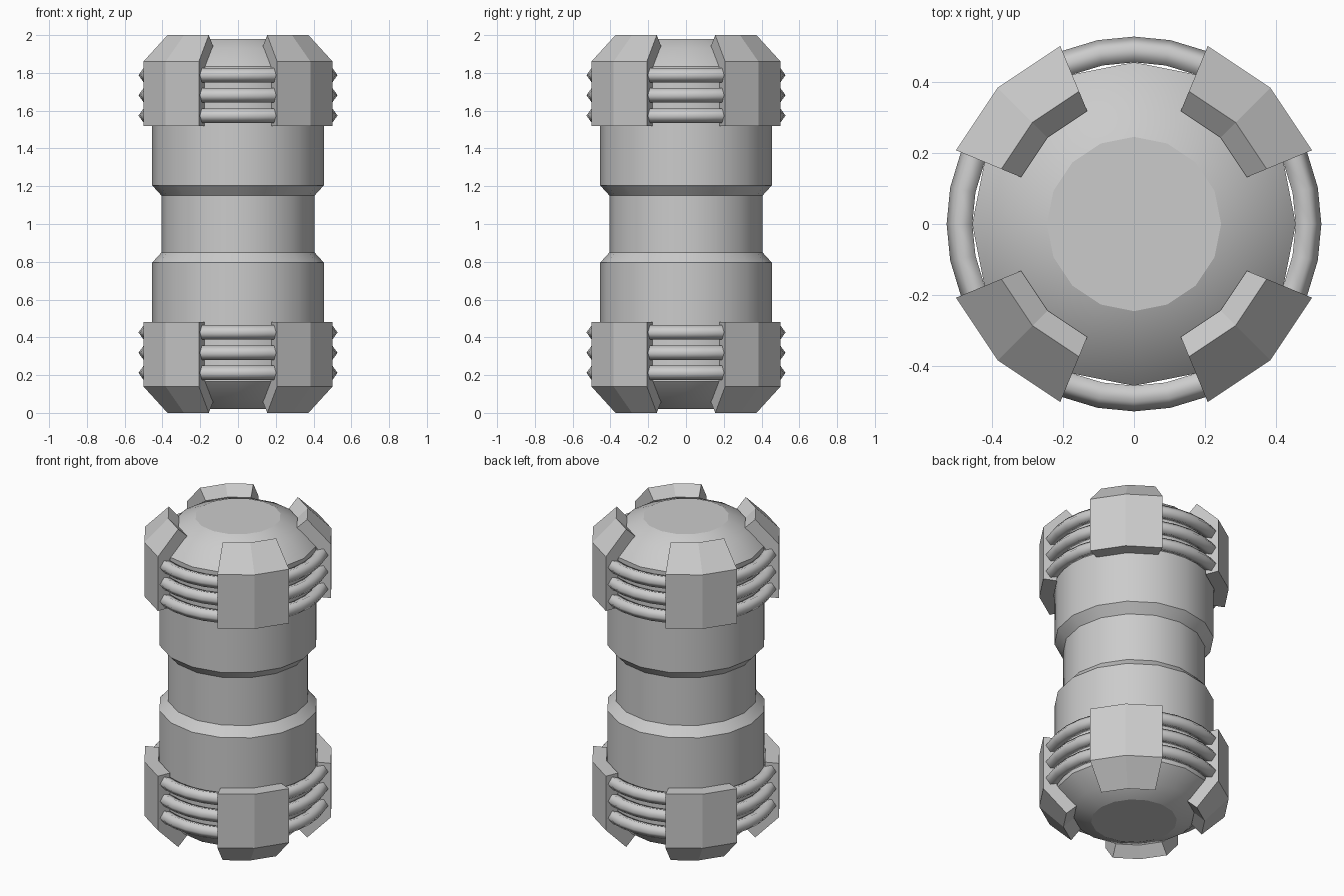
import bpy, bmesh, math
from math import radians, cos, sin

if "Cube" in bpy.data.objects:
    bpy.data.objects.remove(bpy.data.objects["Cube"])

SIDES = 16


def finish(name, bm, smooth):
    """Turn a bmesh into an object, keeping hard edges sharp when smooth."""
    bmesh.ops.recalc_face_normals(bm, faces=bm.faces)
    for f in bm.faces:
        f.smooth = smooth
    for e in bm.edges:
        has_cap = any(len(f.verts) > 4 for f in e.link_faces)
        e.smooth = not has_cap and e.calc_face_angle(0) < radians(30)
    me = bpy.data.meshes.new(name)
    bm.to_mesh(me)
    bm.free()
    ob = bpy.data.objects.new(name, me)
    bpy.context.collection.objects.link(ob)
    return ob


def loft(bm, loops, closed):
    """Bridge successive closed or open loops of verts with quads."""
    for a, b in zip(loops, loops[1:]):
        n = len(a)
        for i in range(n if closed else n - 1):
            j = (i + 1) % n
            bm.faces.new((a[i], a[j], b[j], b[i]))


def point(r, angle, z):
    return (r * cos(angle), r * sin(angle), z)


# Canister body: lathed profile, mirrored about z = 1
upper = [(0.405, 1.15), (0.455, 1.205), (0.455, 1.835), (0.36, 1.93), (0.245, 1.98)]
profile = [(r, 2 - z) for r, z in reversed(upper)] + upper
bm = bmesh.new()
loops = [[bm.verts.new(point(r, math.tau * i / SIDES, z)) for i in range(SIDES)]
         for r, z in profile]
loft(bm, loops, True)
bm.faces.new(loops[0])
bm.faces.new(loops[-1])
finish("body", bm, True)


# Corner guards: bent thick plates, four at each end
guard = [(0.542, 1.52), (0.542, 1.86), (0.404, 2.0),
         (0.344, 1.942), (0.46, 1.826), (0.46, 1.52)]


def make_guard(name, centre, flip):
    bm = bmesh.new()
    loops = []
    for step in (-22.5, 0, 22.5):
        a = radians(centre + step)
        loops.append([bm.verts.new(point(r, a, 2 - z if flip else z)) for r, z in guard])
    loft(bm, loops, True)
    for lp in (loops[0], loops[-1]):
        bm.faces.new((lp[0], lp[1], lp[4], lp[5]))
        bm.faces.new((lp[1], lp[2], lp[3], lp[4]))
    finish(name, bm, False)


# Rings: thin five-sided tubes around each end
def make_ring(name, z):
    bm = bmesh.new()
    loops = []
    for i in range(32):
        a = math.tau * i / 32
        loops.append([bm.verts.new(point(0.487 + 0.04 * cos(t), a, z + 0.04 * sin(t)))
                      for t in (math.tau * k / 5 for k in range(5))])
    loft(bm, loops + loops[:1], True)
    ob = finish(name, bm, True)
    for e in ob.data.edges:
        e.use_edge_sharp = False


for end, flip in (("upper", False), ("lower", True)):
    for n, centre in enumerate((45, 135, 225, 315), 1):
        make_guard(f"{end}_guard_{n}", centre, flip)
    for n, z in enumerate((1.788, 1.682, 1.574), 1):
        make_ring(f"{end}_ring_{n}", 2 - z if flip else z)
